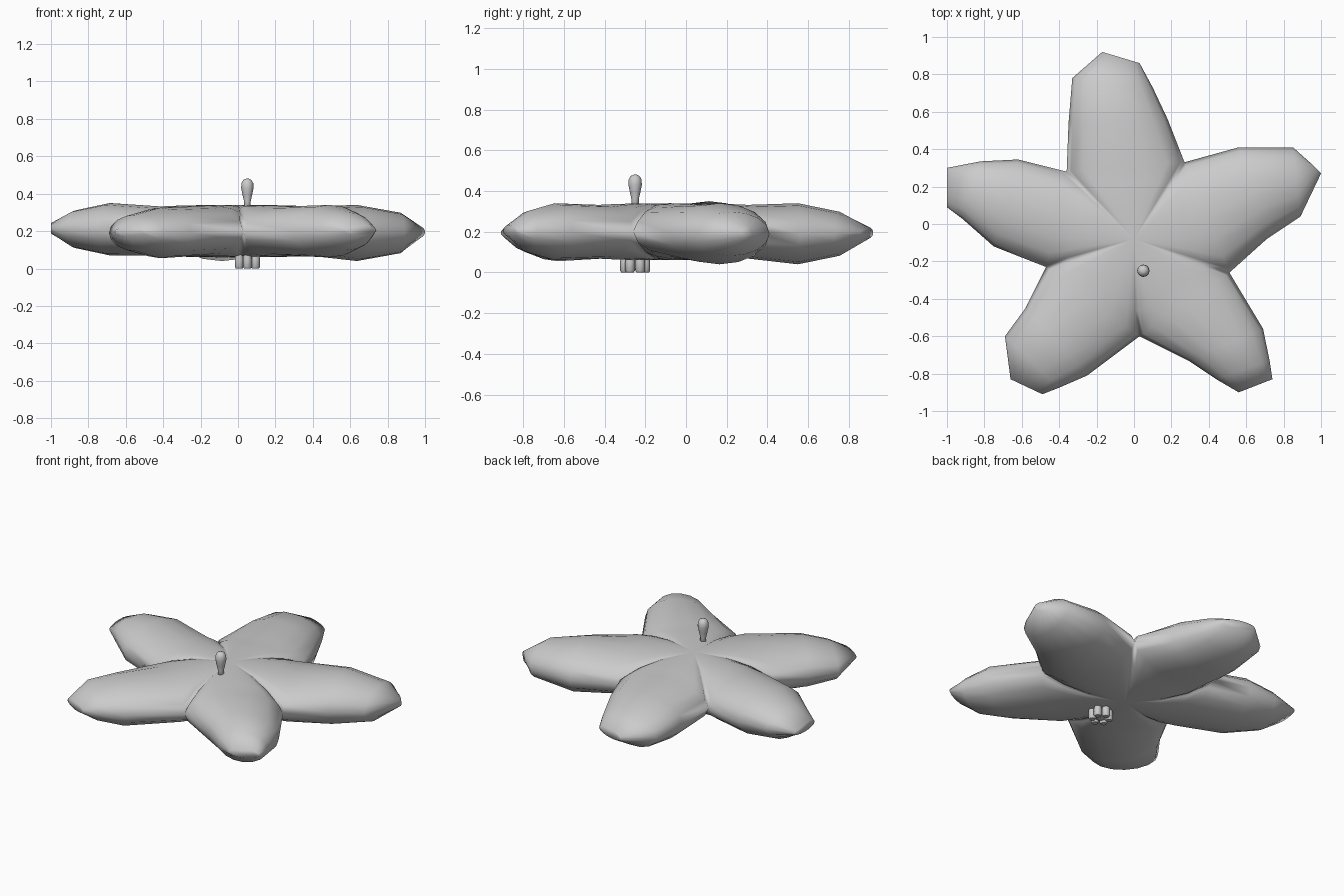
import bpy, bmesh, math
from mathutils import Vector

if "Cube" in bpy.data.objects:
    bpy.data.objects.remove(bpy.data.objects["Cube"])

N = 16                      # points round an arm cross-section
CENTRE = (0.0, -0.08)
HUB_Z, HUB_H = 0.2, 0.14

# valley points between neighbouring arms, clockwise from the upper left
VALLEY = [(-0.36, 0.28), (0.27, 0.33), (0.51, -0.26), (0.03, -0.6), (-0.47, -0.23)]

# per arm: mid height, half thickness, then left/right outline pairs going outwards
ARMS = [
    (0.19, 0.15, [((-0.35, 0.54), (0.18, 0.56)), ((-0.33, 0.78), (0.10, 0.73)), ((-0.17, 0.92), (0.03, 0.86))]),
    (0.19, 0.15, [((0.56, 0.41), (0.71, -0.08)), ((0.85, 0.41), (0.89, 0.04)), ((0.94, 0.33), (1.0, 0.27))]),
    (0.20, 0.14, [((0.69, -0.56), (0.29, -0.73)), ((0.725, -0.73), (0.44, -0.83)), ((0.74, -0.83), (0.56, -0.90))]),
    (0.19, 0.135, [((-0.25, -0.81), (-0.58, -0.45)), ((-0.40, -0.875), (-0.69, -0.60)), ((-0.49, -0.91), (-0.66, -0.83))]),
    (0.21, 0.14, [((-0.75, -0.12), (-0.62, 0.345)), ((-0.92, 0.03), (-0.82, 0.335)), ((-1.0, 0.09), (-1.0, 0.30))]),
]


def finish(name, bm, angle=None):
    bmesh.ops.remove_doubles(bm, verts=bm.verts, dist=0.0005)
    bmesh.ops.recalc_face_normals(bm, faces=bm.faces)
    me = bpy.data.meshes.new(name)
    bm.to_mesh(me)
    bm.free()
    ob = bpy.data.objects.new(name, me)
    bpy.context.collection.objects.link(ob)
    for p in me.polygons:
        p.use_smooth = True
    if angle:
        bpy.context.view_layer.objects.active = ob
        ob.select_set(True)
        bpy.ops.object.shade_smooth_by_angle(angle=math.radians(angle))
        ob.select_set(False)
    return ob


def section(bm, a, b, z, h):
    a, b = Vector(a), Vector(b)
    mid, half = (a + b) / 2, (a - b) / 2
    ring = []
    for k in range(N):
        t = 2 * math.pi * k / N
        p = mid + half * math.cos(t)
        ring.append(bm.verts.new((p.x, p.y, z + h * math.sin(t))))
    return ring


def bridge(bm, r0, r1):
    n = len(r0)
    for k in range(n):
        j = (k + 1) % n
        bm.faces.new((r0[k], r0[j], r1[j], r1[k]))


# star body: five lofted arms around a domed hub
bm = bmesh.new()
c = Vector(CENTRE)
for i, (z, h, pairs) in enumerate(ARMS):
    root = section(bm, VALLEY[i], VALLEY[(i + 1) % 5], HUB_Z, 0.132)
    rings = [root] + [section(bm, a, b, z + dz, h * f)
                      for (a, b), f, dz in zip(pairs, (1, 0.72, 0.2), (0, 0, 0.005))]
    for r0, r1 in zip(rings, rings[1:]):
        bridge(bm, r0, r1)
    bm.faces.new(rings[-1])
    # hub wedge above and below
    for s, ks in ((1, range(N // 2 + 1)), (-1, [k % N for k in range(N // 2, N + 1)])):
        outer = [root[k] for k in ks]
        loops = [outer]
        for f, blend in ((0.75, 0.55), (0.45, 0.88)):
            loop = []
            for v in outer:
                xy = c + (v.co.xy - c) * f
                zz = v.co.z + (HUB_Z + s * HUB_H - v.co.z) * blend
                loop.append(bm.verts.new((xy.x, xy.y, zz)))
            loops.append(loop)
        for l0, l1 in zip(loops, loops[1:]):
            for k in range(N // 2):
                bm.faces.new((l0[k], l0[k + 1], l1[k + 1], l1[k]))
        top = bm.verts.new((c.x, c.y, HUB_Z + s * HUB_H))
        for k in range(N // 2):
            bm.faces.new((loops[-1][k], loops[-1][k + 1], top))
finish("star_body", bm)


def lathe(name, profile, x, y, sides=12, angle=None):
    bm = bmesh.new()
    rings = [[bm.verts.new((x + r * math.cos(2 * math.pi * k / sides),
                            y + r * math.sin(2 * math.pi * k / sides), z))
              for k in range(sides)] for r, z in profile]
    for r0, r1 in zip(rings, rings[1:]):
        bridge(bm, r0, r1)
    bm.faces.new(rings[0])
    bm.faces.new(rings[-1])
    return finish(name, bm, angle)


# pin with a teardrop head
PX, PY = 0.05, -0.25
lathe("pin_head", [(0.018, 0.30), (0.018, 0.36), (0.026, 0.395), (0.033, 0.43),
                   (0.032, 0.455), (0.022, 0.474), (0.008, 0.48)], PX, PY)

# clasp underneath: central cup ringed by rounded lugs
lathe("clasp_core", [(0.03, 0.012), (0.042, 0.02), (0.042, 0.1)], PX, PY, 12, 40)
for k in range(6):
    t = math.pi / 3 * k + math.pi / 6
    lathe("clasp_lug", [(0.018, 0.0), (0.024, 0.008), (0.024, 0.05), (0.018, 0.1)],
          PX + 0.05 * math.cos(t), PY + 0.05 * math.sin(t), 8, 50)
